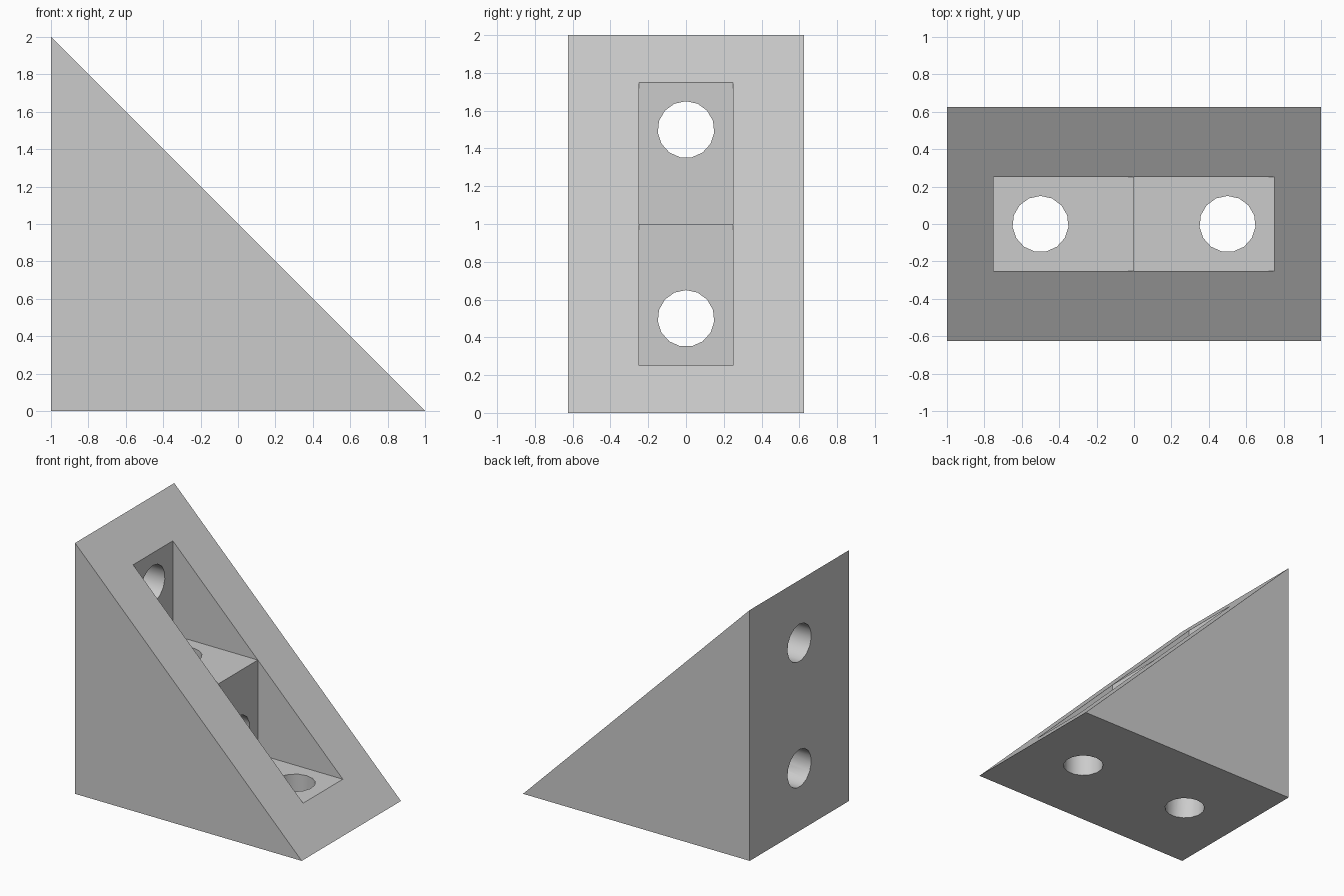
import bpy, bmesh, math
from mathutils import Vector

old = bpy.data.objects.get("Cube")
if old:
    bpy.data.objects.remove(old, do_unlink=True)

grey = bpy.data.materials.new("plain grey")
grey.use_nodes = True
colour = (0.6, 0.6, 0.6, 1)
grey.diffuse_color = colour
grey.node_tree.nodes["Principled BSDF"].inputs["Base Color"].default_value = colour


def prism(name, points, sweep):
    """Extrude a flat outline along a vector."""
    bm = bmesh.new()
    face = bm.faces.new([bm.verts.new(p) for p in points])
    ext = bmesh.ops.extrude_face_region(bm, geom=[face], use_keep_orig=True)
    verts = [g for g in ext["geom"] if isinstance(g, bmesh.types.BMVert)]
    bmesh.ops.translate(bm, verts=verts, vec=sweep)
    bmesh.ops.recalc_face_normals(bm, faces=bm.faces)
    mesh = bpy.data.meshes.new(name)
    bm.to_mesh(mesh)
    bm.free()
    mesh.materials.append(grey)
    obj = bpy.data.objects.new(name, mesh)
    bpy.context.collection.objects.link(obj)
    return obj


def side_prism(name, outline, half_width):
    return prism(name, [(x, -half_width, z) for x, z in outline], (0, 2 * half_width, 0))


def bolt_hole(name, centre, up, sweep, radius=0.15, sides=15):
    """Round cutter with one corner pointing along up."""
    up = Vector(up)
    side = Vector((0, 0, 1)).cross(up) if up.y else Vector((0, 1, 0))
    ring = []
    for i in range(sides):
        a = math.tau * i / sides
        ring.append(Vector(centre) + radius * (math.cos(a) * up + math.sin(a) * side))
    return prism(name, ring, sweep)


# Wedge body
bracket = side_prism("corner_bracket", [(-1, 0), (1, 0), (-1, 2)], 0.625)

# Stepped pocket open on the slope
cutters = [side_prism("pocket_cutter",
                      [(-0.75, 1), (0, 1), (0, 0.25), (0.75, 0.25), (0.75, 2.2), (-0.75, 2.2)],
                      0.25)]

# Bolt holes through the base and the back plate
for x, length in ((-0.5, 1.3), (0.5, 0.6)):
    cutters.append(bolt_hole("base_hole_cutter", (x, 0, -0.1), (0, 1, 0), (0, 0, length)))
for z, length in ((0.5, 1.3), (1.5, 0.6)):
    cutters.append(bolt_hole("back_hole_cutter", (-1.1, 0, z), (0, 0, 1), (length, 0, 0)))

bpy.ops.object.select_all(action="DESELECT")
bracket.select_set(True)
bpy.context.view_layer.objects.active = bracket
for cutter in cutters:
    cutter.hide_render = True
    mod = bracket.modifiers.new("cut", "BOOLEAN")
    mod.operation = "DIFFERENCE"
    mod.solver = "EXACT"
    mod.object = cutter
    bpy.ops.object.modifier_apply(modifier=mod.name)
    bpy.data.objects.remove(cutter, do_unlink=True)

# Round the hole walls, keep the flat faces crisp
bpy.ops.object.shade_smooth_by_angle(angle=math.radians(30))
